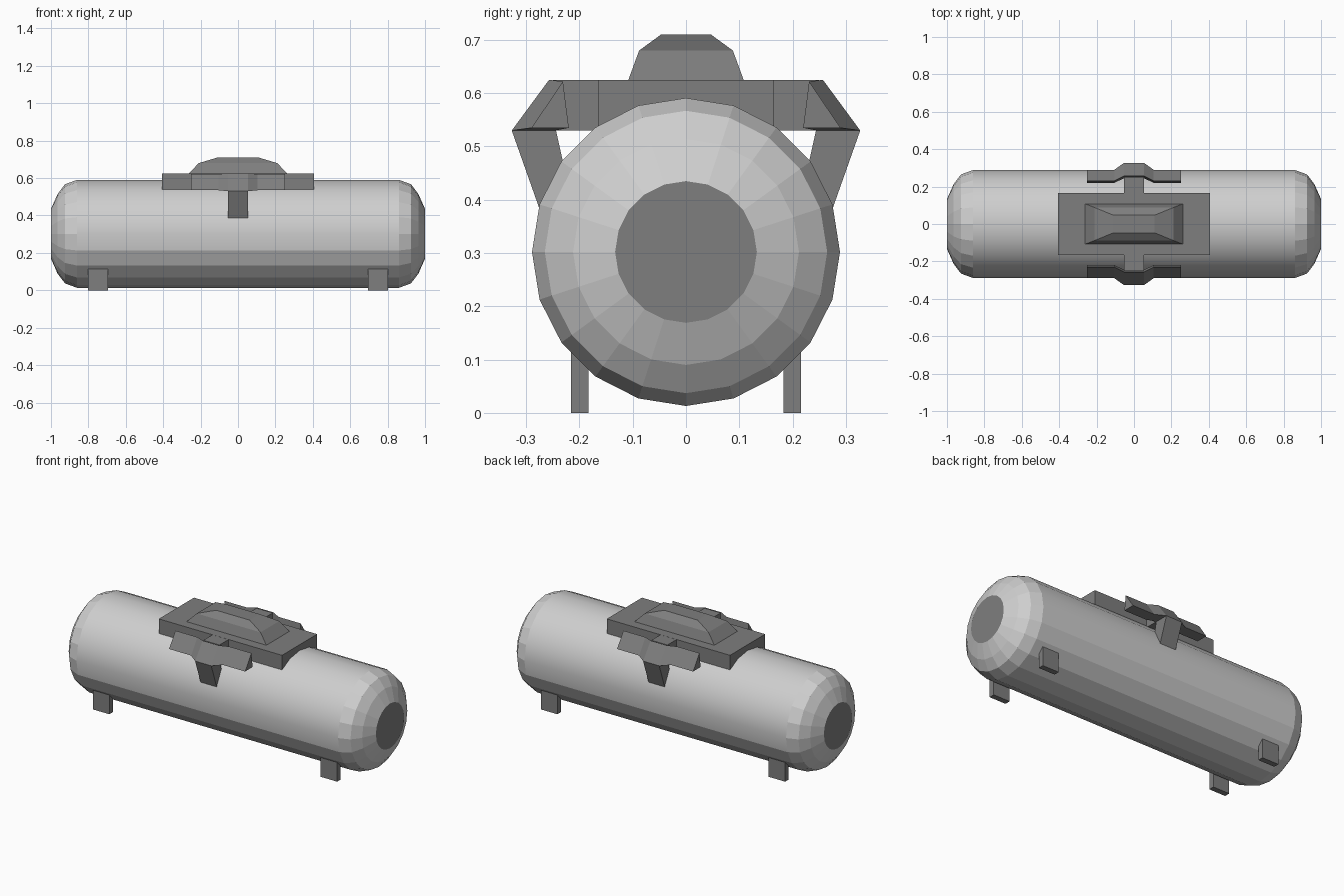
import bpy, bmesh, math

if "Cube" in bpy.data.objects:
    bpy.data.objects.remove(bpy.data.objects["Cube"])


def material(name, v):
    m = bpy.data.materials.new(name)
    m.diffuse_color = (v, v, v, 1)
    m.use_nodes = True
    m.node_tree.nodes["Principled BSDF"].inputs["Base Color"].default_value = m.diffuse_color
    return m


light_metal = material("light grey metal", 0.62)
dark_metal = material("dark grey metal", 0.21)


def loft(name, sections, mats, mirror=(False, False)):
    """Skin a list of equal-length point loops and cap both ends."""
    bm = bmesh.new()
    loops = [[bm.verts.new(p) for p in s] for s in sections]
    n = len(loops[0])
    for a, b in zip(loops, loops[1:]):
        for i in range(n):
            j = (i + 1) % n
            bm.faces.new((a[i], a[j], b[j], b[i]))
    bm.faces.new(loops[0])
    bm.faces.new(loops[-1])
    bmesh.ops.recalc_face_normals(bm, faces=bm.faces[:])
    me = bpy.data.meshes.new(name)
    bm.to_mesh(me)
    bm.free()
    ob = bpy.data.objects.new(name, me)
    bpy.context.collection.objects.link(ob)
    for m in mats:
        me.materials.append(m)
    if any(mirror):
        mod = ob.modifiers.new("mirror", 'MIRROR')
        mod.use_axis = (mirror[0], mirror[1], False)
    return ob


def rect(x0, x1, y0, y1, z):
    return [(x0, y0, z), (x1, y0, z), (x1, y1, z), (x0, y1, z)]


def box(name, x0, x1, y0, y1, z0, z1, mirror=(False, False)):
    return loft(name, [rect(x0, x1, y0, y1, z0), rect(x0, x1, y0, y1, z1)],
                [dark_metal], mirror)


def along_x(profile, xs):
    """Repeat a (y, z) profile at several x positions."""
    return [[(x, y, z) for y, z in profile] for x in xs]


# Tank: 20-sided capsule with flat dark end discs
SIDES, CZ = 20, 0.302
cap = [(1.0, 0.133), (0.965, 0.212), (0.925, 0.265), (0.86, 0.289)]
rings = [(-x, r) for x, r in cap] + cap[::-1]
tank = loft("tank", [[(x, r * math.sin(2 * math.pi * i / SIDES),
                       CZ + r * math.cos(2 * math.pi * i / SIDES))
                      for i in range(SIDES)] for x, r in rings],
            [light_metal, dark_metal])
for f in tank.data.polygons:
    if abs(f.normal.x) > 0.99:
        f.material_index = 1
    # upper barrel is smooth, caps and underside are faceted
    f.use_smooth = abs(f.normal.x) < 0.01 and f.normal.z > -0.2

# Saddle plate and cross arm on top
box("saddle_plate", -0.405, 0.405, -0.165, 0.165, 0.535, 0.625)
box("cross_arm", -0.053, 0.053, -0.25, 0.25, 0.53, 0.6245)

# Faceted cover on the plate
loft("top_cover", [rect(-x, x, -y, y, z) for x, y, z in
                   ((0.267, 0.11, 0.62), (0.21, 0.088, 0.68), (0.11, 0.047, 0.71))],
     [dark_metal])

# Side handles: triangular bar stepping outward at the middle
wing = [(0.231, 0.622), (0.29, 0.535), (0.22, 0.535)]
hump = [(0.257, 0.625), (0.327, 0.53), (0.245, 0.53)]
loft("side_handle", along_x(wing, (-0.25, -0.105)) + along_x(hump, (-0.053, 0.053))
     + along_x(wing, (0.105, 0.25)), [dark_metal], (False, True))

# Struts from handles down to the tank
strut = [(0.327, 0.53), (0.275, 0.383), (0.215, 0.40), (0.244, 0.53)]
loft("handle_strut", along_x(strut, (-0.053, 0.053)), [dark_metal], (False, True))

# Four feet
box("foot", 0.695, 0.803, 0.183, 0.216, 0.0, 0.118, (True, True))
